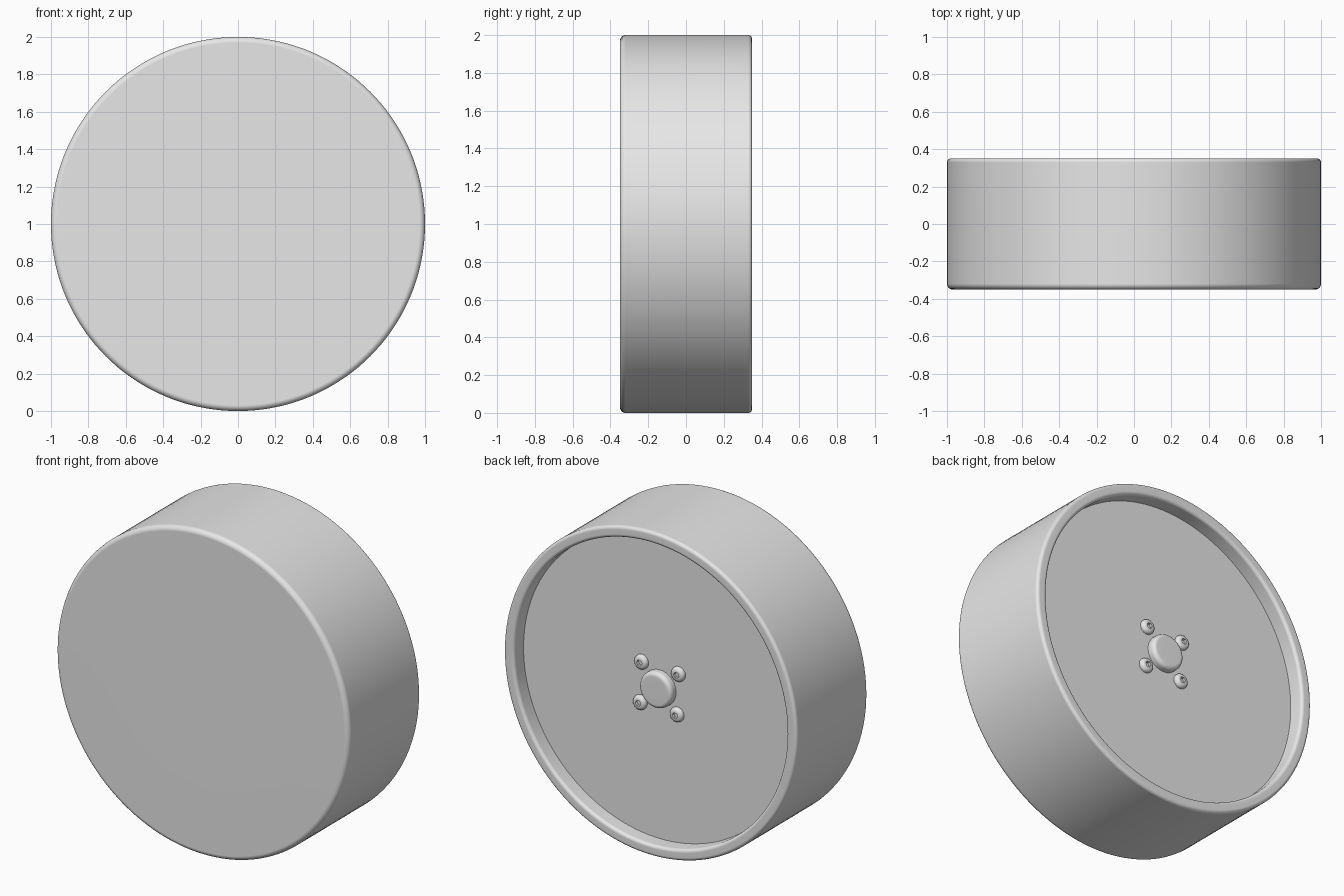
import bpy, bmesh
from math import sin, cos, pi, radians
from mathutils import Vector

cube = bpy.data.objects.get("Cube")
if cube:
    bpy.data.objects.remove(cube)

grey = bpy.data.materials.new("plain_grey")
grey.use_nodes = True
grey.diffuse_color = (0.8, 0.8, 0.8, 1)
grey.node_tree.nodes["Principled BSDF"].inputs["Base Color"].default_value = grey.diffuse_color


def rounded(corners, steps=5):
    """Turn (radius, y, fillet) corners into a profile; the end corners stay sharp."""
    out = []
    for i, (r, y, f) in enumerate(corners):
        p = Vector((r, y))
        if f == 0:
            out.append(p)
            continue
        a = (Vector(corners[i - 1][:2]) - p).normalized()
        b = (Vector(corners[i + 1][:2]) - p).normalized()
        for k in range(steps + 1):
            t = k / steps * pi / 2
            out.append(p + f * (a * (1 - sin(t)) + b * (1 - cos(t))))
    return out


def lathe(name, profile, sides, centre=(0, 0, 1), hex_from=None):
    """Spin a profile about the y axis; rings from hex_from on are hexagonal."""
    bm = bmesh.new()
    rings = []
    for i, (r, y) in enumerate(profile):
        ring = []
        for k in range(sides):
            a = 2 * pi * k / sides
            q = r
            if hex_from is not None and i >= hex_from:
                q = r * cos(pi / 6) / cos(a % (pi / 3) - pi / 6)
            ring.append(bm.verts.new((q * cos(a), y, q * sin(a))))
        rings.append(ring)
    for lo, hi in zip(rings, rings[1:]):
        for k in range(sides):
            n = (k + 1) % sides
            bm.faces.new((lo[k], lo[n], hi[n], hi[k]))
    bm.faces.new(rings[0])
    bm.faces.new(rings[-1])
    bmesh.ops.recalc_face_normals(bm, faces=bm.faces)
    mesh = bpy.data.meshes.new(name)
    bm.to_mesh(mesh)
    bm.free()
    mesh.materials.append(grey)
    obj = bpy.data.objects.new(name, mesh)
    obj.location = centre
    bpy.context.collection.objects.link(obj)
    bpy.ops.object.select_all(action="DESELECT")
    obj.select_set(True)
    bpy.context.view_layer.objects.active = obj
    bpy.ops.object.shade_smooth_by_angle(angle=radians(35))
    # Keep the large flat faces evenly shaded next to the fillets
    weighted = obj.modifiers.new("weighted_normals", "WEIGHTED_NORMAL")
    weighted.keep_sharp = True


half, floor = 0.35, 0.255

# Drum: closed front, open rim and shallow recess at the back
lathe("wheel_drum", rounded([
    (0.5, -half, 0), (1, -half, 0.03), (1, half, 0.02),
    (0.93, half, 0.02), (0.93, floor, 0), (0.5, floor, 0)]), 144)

# Hub boss in the middle of the recess
lathe("hub_boss", rounded([
    (0.111, floor - 0.01, 0), (0.111, floor + 0.05, 0.025),
    (0.04, floor + 0.05, 0)]), 64)

# Four button-head bolts with hexagonal sockets
top = floor + 0.027
head = rounded([(0.045, floor - 0.01, 0), (0.045, top, 0.022), (0.021, top, 0)])
socket = [Vector((0.019, top)), Vector((0.019, top - 0.018))]
for i in range(4):
    a = radians(47 + 90 * i)
    lathe(f"hub_bolt_{i + 1}", head + socket, 36,
          (0.178 * cos(a), 0, 1 + 0.178 * sin(a)), hex_from=len(head))
